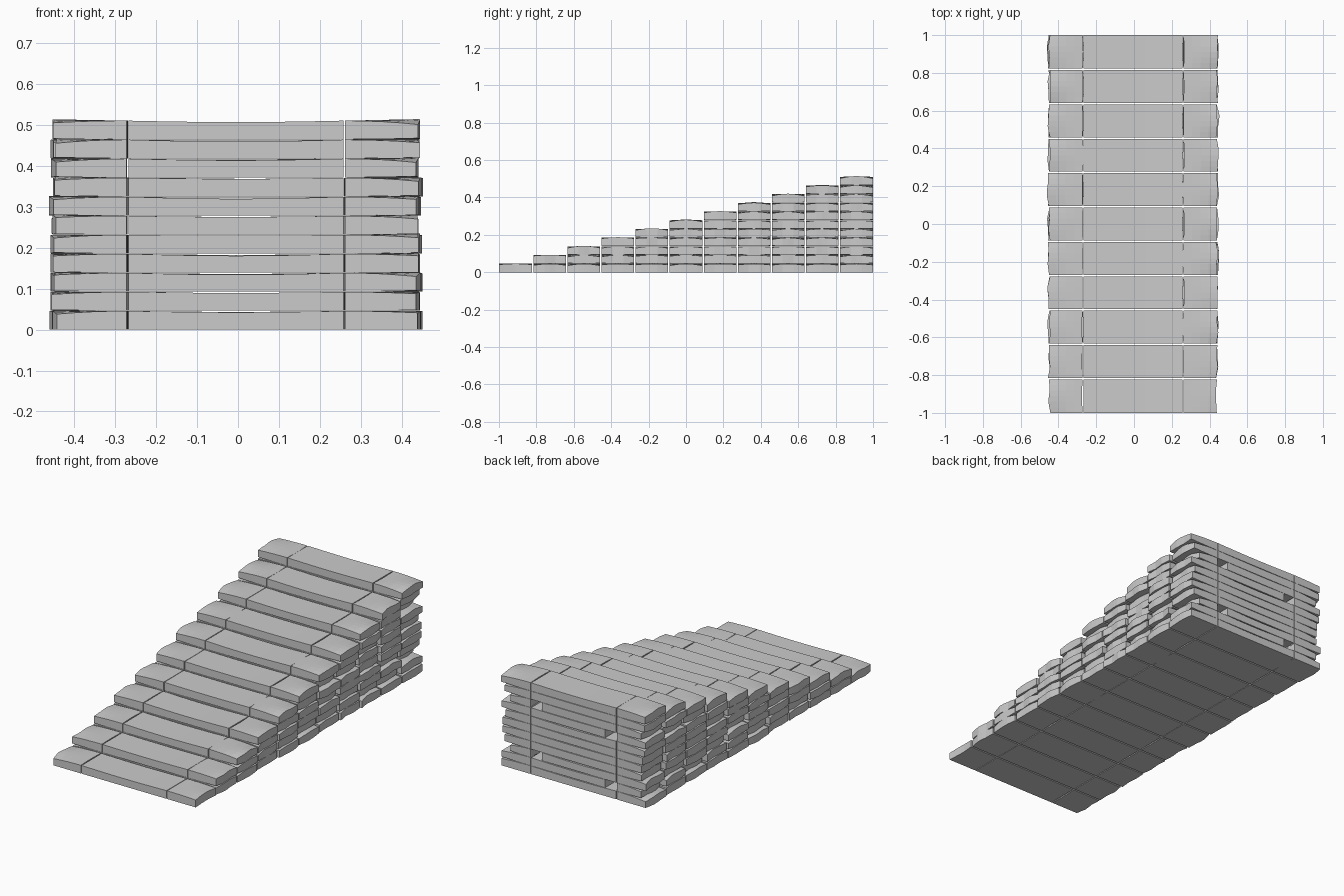
import bpy, bmesh, math, random

if "Cube" in bpy.data.objects:
    bpy.data.objects.remove(bpy.data.objects["Cube"])

random.seed(7)
STEPS = 11
DEPTH = 2.0 / STEPS      # going of each step
RISE = 0.0465            # thickness of each course

stone = bpy.data.materials.new("grey stone")
stone.diffuse_color = (0.6, 0.6, 0.6, 1)
stone.use_nodes = True
stone.node_tree.nodes["Principled BSDF"].inputs["Base Color"].default_value = stone.diffuse_color


def add_slab(bm, x0, x1, y0, y1, z0, z1, nx, ny, shape):
    """Box with a gridded top and bottom, every point passed through shape(u, v, w, x, y, z)."""
    g = {}
    for i in range(nx + 1):
        for j in range(ny + 1):
            for k in (0, 1):
                u, v = i / nx, j / ny
                p = (x0 + (x1 - x0) * u, y0 + (y1 - y0) * v, z1 if k else z0)
                g[i, j, k] = bm.verts.new(shape(u, v, k, *p))
    for i in range(nx):
        for j in range(ny):
            bm.faces.new([g[i, j, 1], g[i + 1, j, 1], g[i + 1, j + 1, 1], g[i, j + 1, 1]])
            bm.faces.new([g[i, j, 0], g[i, j + 1, 0], g[i + 1, j + 1, 0], g[i + 1, j, 0]])
    for i in range(nx):
        for j, a, b in ((0, i, i + 1), (ny, i + 1, i)):
            bm.faces.new([g[a, j, 0], g[b, j, 0], g[b, j, 1], g[a, j, 1]])
    for j in range(ny):
        for i, a, b in ((0, j + 1, j), (nx, j, j + 1)):
            bm.faces.new([g[i, a, 0], g[i, b, 0], g[i, b, 1], g[i, a, 1]])


def finish(bm, name):
    me = bpy.data.meshes.new(name)
    bm.to_mesh(me)
    bm.free()
    me.materials.append(stone)
    bpy.context.collection.objects.link(bpy.data.objects.new(name, me))


def centre_shape():
    # slight sag along the tread
    sag = random.uniform(0.002, 0.006)

    def f(u, v, w, x, y, z):
        if w:
            z -= sag * math.sin(math.pi * u)
        return x, y, z
    return f


def end_shape(side, ground, top):
    # worn outer end: bulges in plan, with corners rounded down
    bulge = random.uniform(-0.006, 0.010)
    wave = random.uniform(-0.004, 0.004)
    drop = random.uniform(0.004, 0.011)
    lift = random.uniform(0.0, 0.004) if top else 0
    inner = random.uniform(-0.004, 0.006)

    def f(u, v, w, x, y, z):
        out = u if side > 0 else 1 - u
        arch = math.sin(math.pi * v)
        x += side * out * (bulge * arch + wave * math.cos(3 * math.pi * v))
        x -= side * (1 - out) * inner * arch
        edge = (1 - arch) * out ** 2
        if w:
            z += lift * out * arch - drop * edge
        elif not ground:
            z += 0.3 * drop * edge
        return x, y, z
    return f


for s in range(STEPS):
    y0 = -1 + s * DEPTH
    y1 = y0 + DEPTH
    ya = y0 + (0.004 if s else 0)
    yb = y1 - (0.004 if s < STEPS - 1 else 0)
    last = s == STEPS - 1

    # long centre slabs
    bm = bmesh.new()
    for c in range(s + 1):
        left = -0.20 if last and c in (1, 7) else -0.268
        right = 0.19 if last and c in (2, 8) else 0.258
        add_slab(bm, left, right, ya, yb, c * RISE, (c + 1) * RISE - 0.001,
                 8, 1, centre_shape())
    finish(bm, f"step_{s + 1}_centre_slabs")

    # end blocks, some lower courses set back
    for side, inner, outer, label in ((-1, 0.272, 0.448, "left"), (1, 0.262, 0.438, "right")):
        bm = bmesh.new()
        for c in range(s + 1):
            top = c == s
            reach = outer + random.uniform(-0.003, 0.005)
            if not top and c and random.random() < 0.3:
                reach -= random.uniform(0.012, 0.03)
            if last and side > 0 and c in (2, 8):
                reach = outer - 0.05
            xa, xb = sorted((side * inner, side * reach))
            add_slab(bm, xa, xb, ya, yb, c * RISE, (c + 1) * RISE - 0.001, 4, 6,
                     end_shape(side, c == 0, top))
        finish(bm, f"step_{s + 1}_{label}_end_blocks")
